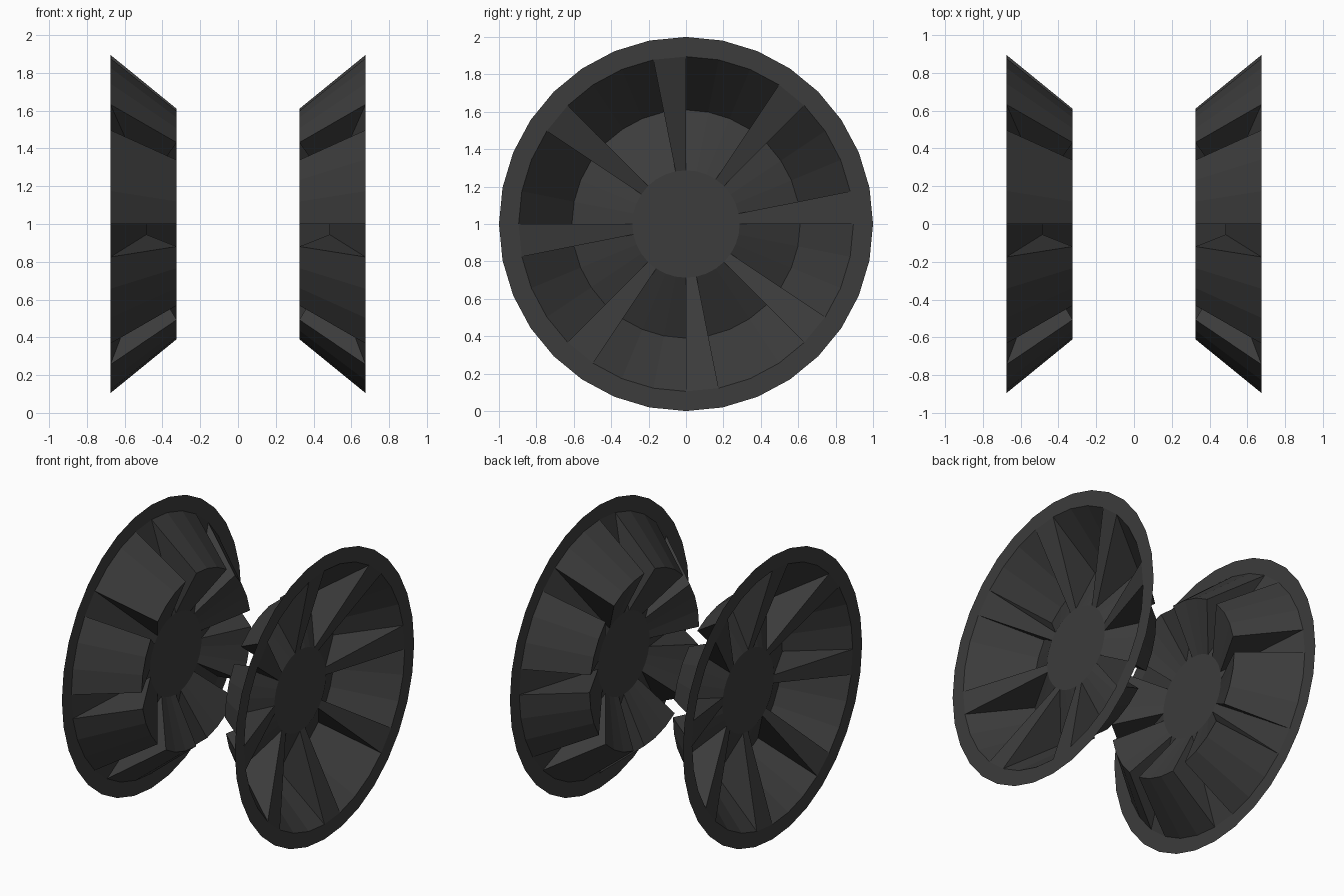
import bpy
from math import sin, cos, tau

if "Cube" in bpy.data.objects:
    bpy.data.objects.remove(bpy.data.objects["Cube"])

SIDES = 32                # facets around each wheel
SPOKES = 8
STEP = SIDES // SPOKES    # one spoke facet + three pocket facets
RIM_OUT, RIM_IN = (0.675, 1.0), (0.675, 0.895)   # (x, radius)
HUB, DEEP = (0.485, 0.287), (0.325, 0.61)

dark = bpy.data.materials.new("dark_grey")
dark.diffuse_color = (0.045, 0.045, 0.045, 1)
dark.use_nodes = True
dark.node_tree.nodes["Principled BSDF"].inputs["Base Color"].default_value = dark.diffuse_color


def pt(profile, i):
    """Point of the (x, radius) profile at facet step i, around the x axis."""
    x, r = profile
    a = tau * i / SIDES
    return (x, r * cos(a), r * sin(a))


def band(outer, inner, i):
    """One facet facing +x between two profile rings."""
    return [pt(outer, i), pt(outer, i + 1), pt(inner, i + 1), pt(inner, i)]


def make(name, polys):
    """Flat-shaded part, mirrored to the other wheel."""
    verts, index, faces = [], {}, []
    for poly in polys:
        face = []
        for p in poly:
            key = tuple(round(c, 5) for c in p)
            if key not in index:
                index[key] = len(verts)
                verts.append(p)
            face.append(index[key])
        faces.append(face)
    me = bpy.data.meshes.new(name)
    me.from_pydata(verts, [], faces)
    me.materials.append(dark)
    ob = bpy.data.objects.new(name, me)
    ob.location.z = 1
    bpy.context.collection.objects.link(ob)
    mirror = ob.modifiers.new("other_wheel", 'MIRROR')
    mirror.use_axis = (True, False, False)
    return ob


# Flat outer rings and hub discs
make("rim", [band(RIM_OUT, RIM_IN, i) for i in range(SIDES)])
make("hub", [[pt(HUB, i) for i in range(SIDES)]])

# Tapered spokes sloping from rim to hub
make("spokes", [band(RIM_IN, HUB, s * STEP) for s in range(SPOKES)])

# Recessed pockets between spokes: outer wall, sloped floor, two side walls
pockets = []
for s in range(SPOKES):
    a, b = s * STEP + 1, (s + 1) * STEP
    for i in range(a, b):
        pockets += [band(RIM_IN, DEEP, i), band(DEEP, HUB, i)]
    pockets.append([pt(RIM_IN, a), pt(DEEP, a), pt(HUB, a)])
    pockets.append([pt(RIM_IN, b), pt(HUB, b), pt(DEEP, b)])
make("pockets", pockets)
